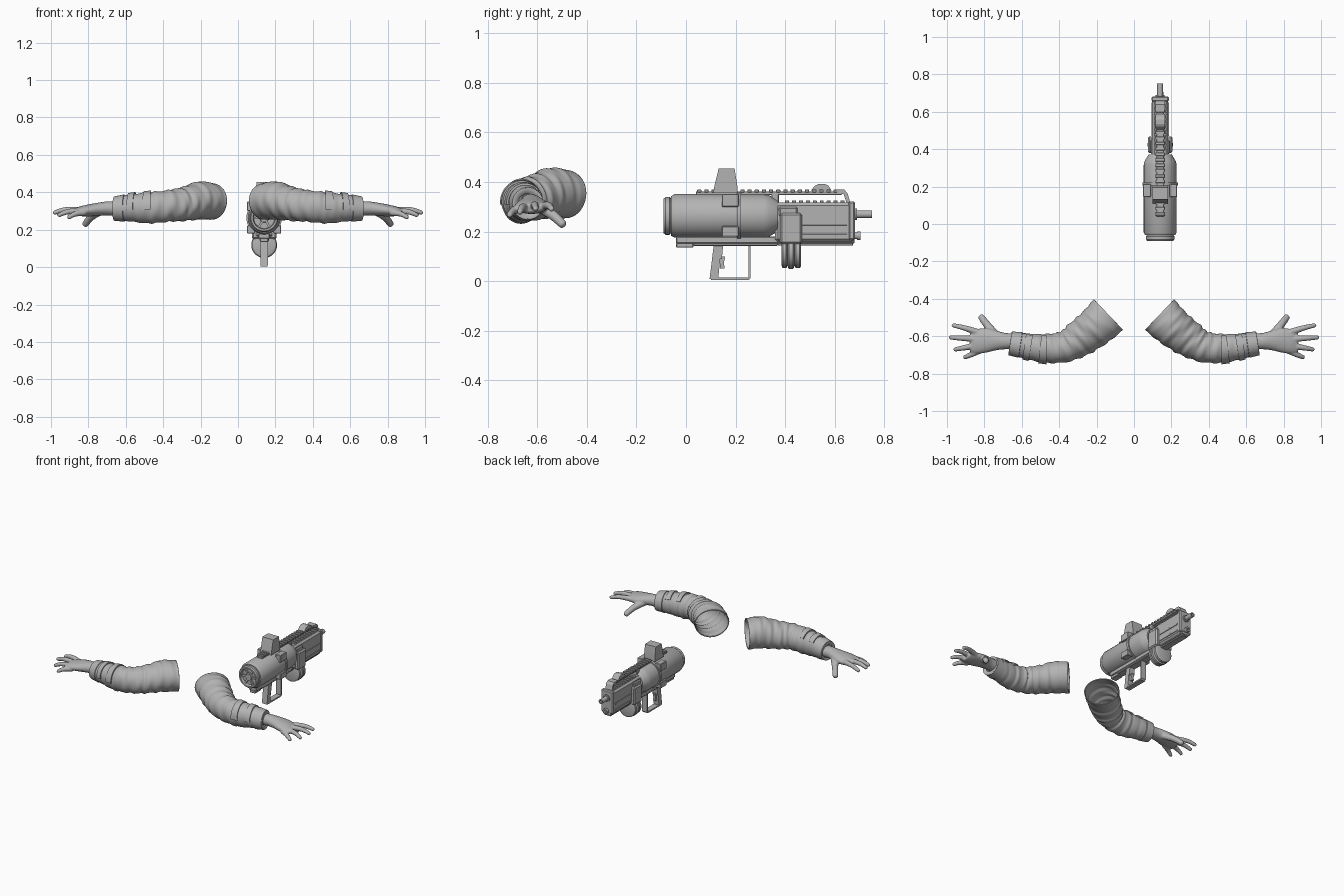
import bpy, bmesh, math
from mathutils import Vector

if "Cube" in bpy.data.objects:
    bpy.data.objects.remove(bpy.data.objects["Cube"])

GREY = bpy.data.materials.new("grey")
GREY.diffuse_color = (0.45, 0.45, 0.45, 1)
GREY.use_nodes = True
GREY.node_tree.nodes["Principled BSDF"].inputs["Base Color"].default_value = GREY.diffuse_color
GX = 0.14  # centre line of the blaster


def finish(name, bm, angle=35):
    bmesh.ops.recalc_face_normals(bm, faces=bm.faces)
    me = bpy.data.meshes.new(name)
    bm.to_mesh(me)
    bm.free()
    ob = bpy.data.objects.new(name, me)
    bpy.context.collection.objects.link(ob)
    me.materials.append(GREY)
    bpy.ops.object.select_all(action='DESELECT')
    ob.select_set(True)
    bpy.context.view_layer.objects.active = ob
    bpy.ops.object.shade_smooth_by_angle(angle=math.radians(angle))
    return ob


def skin(bm, rings, caps=(True, True)):
    vr = [[bm.verts.new(p) for p in r] for r in rings]
    n = len(vr[0])
    for a, b in zip(vr, vr[1:]):
        for i in range(n):
            bm.faces.new((a[i], a[(i + 1) % n], b[(i + 1) % n], b[i]))
    if caps[0]:
        bm.faces.new(vr[0])
    if caps[1]:
        bm.faces.new(vr[-1])


def box(name, x, y, z, bevel=0.003):
    """Box from (min, max) ranges; x is relative to the blaster centre."""
    bm = bmesh.new()
    skin(bm, [[(GX + x[0], y[i], z[j]) for i, j in ((0, 0), (1, 0), (1, 1), (0, 1))],
              [(GX + x[1], y[i], z[j]) for i, j in ((0, 0), (1, 0), (1, 1), (0, 1))]])
    if bevel:
        bmesh.ops.bevel(bm, geom=bm.edges[:], offset=bevel, segments=1, affect='EDGES')
    return finish(name, bm, 20)


def prism(name, pts, half):
    """Side outline (y, z) extruded across x."""
    bm = bmesh.new()
    skin(bm, [[(GX + s * half, y, z) for y, z in pts] for s in (-1, 1)])
    return finish(name, bm, 20)


def lathe(name, prof, cz, segs=40):
    """Profile (y, radius) turned around a lengthwise axis."""
    bm = bmesh.new()
    skin(bm, [[(GX + r * math.cos(2 * math.pi * i / segs), y, cz + r * math.sin(2 * math.pi * i / segs))
               for i in range(segs)] for y, r in prof])
    return finish(name, bm, 30)


def spline(secs, t):
    """Smooth interpolation through section tuples, t in 0..1."""
    f = t * (len(secs) - 1)
    i = min(int(f), len(secs) - 2)
    u = f - i
    p = [secs[max(0, min(len(secs) - 1, i + k))] for k in (-1, 0, 1, 2)]
    return [0.5 * (2 * b + (c - a) * u + (2 * a - 5 * b + 4 * c - d) * u * u + (3 * b - a - 3 * c + d) * u ** 3)
            for a, b, c, d in zip(*p)]


def mirror(ob):
    ob.modifiers.new("mirror", 'MIRROR')


# ---- sleeves: x, y, z, horizontal radius, vertical radius
SLEEVE = [(.137, -.484, .352, .113, .097), (.205, -.548, .356, .106, .101), (.29, -.612, .337, .097, .09),
          (.37, -.657, .327, .083, .084), (.473, -.665, .318, .077, .083), (.573, -.652, .317, .068, .073),
          (.663, -.638, .313, .061, .062)]


def sleeve_point(t, a, grow=0.0, wrinkle=True):
    x, y, z, r, rv = spline(SLEEVE, t)
    p, q = spline(SLEEVE, max(0, t - .01)), spline(SLEEVE, min(1, t + .01))
    tx, ty = Vector((q[0] - p[0], q[1] - p[1])).normalized()
    k = 1.0
    if wrinkle:  # cloth folds, fading at the shoulder and cuff
        amp = 0.035 * math.sin(math.pi * min(1, t * 1.05 + .03))
        k += amp * math.sin(62 * t + 1.6 * math.sin(a + 1) + 0.8 * math.sin(2 * a))
        k += 0.4 * amp * math.sin(105 * t - 2 * math.sin(a) + 1)
        k += 0.012 * math.sin(3 * a + 9 * t)
    ca, sa = math.cos(a) * (r * k + grow), math.sin(a) * (rv * k + grow)
    return Vector((x + ty * ca, y - tx * ca, z + sa))


N = 40
angles = [2 * math.pi * i / N for i in range(N)]
rings = [[sleeve_point(i / 90, a) for a in angles] for i in range(91)]
rings.append([sleeve_point(1, a, -.022, False) for a in angles])
bm = bmesh.new()
skin(bm, rings, (False, False))
sleeve = finish("sleeves", bm, 60)
thick = sleeve.modifiers.new("cloth", 'SOLIDIFY')
thick.thickness, thick.offset = 0.006, -1
mirror(sleeve)

# cuff edge and forearm straps
bm = bmesh.new()
skin(bm, [[sleeve_point(t, a, g, False) for a in angles] for t, g in
          ((.885, -.004), (.89, .004), (.995, .003), (1, -.004))], (False, False))
mirror(finish("cuffs", bm))
bm = bmesh.new()
for t0 in (.655, .795):
    arc = [-.1 + 2.6 * i / 16 for i in range(17)]
    skin(bm, [[sleeve_point(t0 + dt, a, g, False) for dt, g in
               ((0, -.004), (0, .008), (.06, .008), (.06, -.004))] for a in arc])
mirror(finish("sleeve_straps", bm))

# ---- hands: palm sections and fingers fused into one skin
PALM = [(.63, -.628, .312, .043, .04), (.69, -.626, .314, .044, .038), (.74, -.622, .31, .054, .036),
        (.79, -.622, .304, .066, .033), (.84, -.628, .299, .066, .027), (.875, -.632, .296, .056, .017)]
FINGERS = [  # base, middle, tip
    ((.83, -.58, .302), (.91, -.555, .305), (.975, -.54, .288)),
    ((.84, -.615, .303), (.925, -.61, .306), (.99, -.606, .288)),
    ((.84, -.648, .298), (.91, -.662, .296), (.965, -.672, .274)),
    ((.82, -.674, .292), (.87, -.698, .284), (.912, -.716, .262)),
    ((.735, -.60, .302), (.785, -.54, .268), (.822, -.49, .222))]
bm = bmesh.new()
rings = []
for i in range(21):
    x, y, z, ry, rz = spline(PALM, i / 20)
    rings.append([(x, y + ry * math.cos(a), z + rz * math.sin(a)) for a in angles[::2]])
skin(bm, rings)
for n, path in enumerate(FINGERS):
    base = .025 if n == 4 else .019
    rings = []
    for i in range(15):
        t = i / 14
        p = Vector(spline(path, t))
        d = (Vector(spline(path, min(1, t + .02))) - Vector(spline(path, max(0, t - .02)))).normalized()
        side = d.cross(Vector((0, 0, 1))).normalized()
        up = side.cross(d)
        r = (base - .008 * t) * (1 if t < .9 else math.sqrt(max(.08, 1 - ((t - .9) / .1) ** 2)))
        rings.append([p + side * r * math.cos(a) + up * r * math.sin(a) for a in angles[::4]])
    skin(bm, rings)
hand = finish("hands", bm, 180)
rm = hand.modifiers.new("fuse", 'REMESH')
rm.mode, rm.voxel_size, rm.use_smooth_shade = 'VOXEL', 0.005, True
sm = hand.modifiers.new("soften", 'SMOOTH')
sm.iterations, sm.factor = 4, 0.5
mirror(hand)

# ---- blaster: tank, rear cap, clamp band
lathe("tank", [(-.06, .06), (-.06, .08), (-.045, .088), (.315, .088), (.335, .084), (.372, .062), (.372, .03)], .263)
lathe("rear_cap", [(-.07, .03), (-.07, .056), (-.09, .06), (-.09, .07), (-.082, .076), (-.066, .076), (-.06, .07)], .263)
lathe("rear_hub", [(-.084, .022), (-.06, .026)], .263, 16)
for i in range(3):
    bm = bmesh.new()
    a = math.pi * i / 3
    u, v = Vector((math.cos(a), 0, math.sin(a))), Vector((-math.sin(a), 0, math.cos(a)))
    c = Vector((GX, 0, .263))
    skin(bm, [[c + u * s * .058 + v * w * .006 + Vector((0, y, 0)) for s, w in
               ((-1, -1), (1, -1), (1, 1), (-1, 1))] for y in (-.08, -.06)])
    finish("rear_spoke", bm)
lathe("tank_band", [(.205, .086), (.205, .095), (.222, .095), (.222, .086)], .263)
for z in ((.30, .352), (.18, .222)):
    for s in (-1, 1):
        box("clamp_plate", sorted((s * .05, s * .091)), (.145, .213), z)

# front body, lower rails
box("front_body", (-.043, .043), (.36, .68), (.157, .318), .012)
box("muzzle_plate", (-.046, .046), (.655, .682), (.165, .322), .006)
box("lower_rail", (-.03, .03), (-.04, .68), (.152, .18))
box("rail_foot", (-.022, .022), (-.04, .03), (.135, .155))
box("under_body", (-.026, .026), (.03, .37), (.142, .16))
box("front_foot", (-.024, .024), (.37, .675), (.143, .16))
for s in (-1, 1):
    box("side_rail", sorted((s * .04, s * .047)), (.47, .65), (.225, .235), .001)
    box("side_rail", sorted((s * .04, s * .047)), (.47, .65), (.18, .19), .001)
for i in range(9):
    box("body_rib", (-.03, .03), (.40 + i * .028, .416 + i * .028), (.31, .326), .002)

# barrels
lathe("barrel", [(.67, .016), (.75, .016), (.75, .009), (.70, .009)], .27, 20)
lathe("barrel_collar", [(.675, .024), (.69, .024), (.69, .015)], .27, 20)
lathe("lower_tube", [(.67, .014), (.69, .014), (.69, .018), (.705, .018), (.705, .008), (.68, .008)], .183, 20)

# top rail with teeth, carried by end legs
box("top_rail", (-.02, .02), (.04, .63), (.348, .362), .002)
for i in range(20):
    box("rail_tooth", (-.026, .026), (.045 + i * .029, .062 + i * .029), (.358, .37), .002)
prism("rail_front_leg", [(.61, .37), (.638, .37), (.652, .355), (.665, .31), (.65, .31), (.636, .352), (.61, .352)], .026)
box("rail_rear_leg", (-.02, .02), (.345, .375), (.30, .355))
prism("rear_sight", [(.11, .355), (.115, .385), (.132, .455), (.196, .455), (.207, .385), (.207, .355)], .042)
prism("front_sight", [(.505, .366), (.52, .385), (.535, .392), (.56, .392), (.575, .385), (.588, .366)], .025)

# drum magazine and its housing
for y0, y1, r in ((.385, .41, .066), (.41, .438, .069), (.438, .465, .066)):
    lathe("drum", [(y0, r - .012), (y0 + .003, r - .004), (y0 + .006, r), (y1 - .006, r), (y1 - .003, r - .004),
                   (y1, r - .012)], .118)
box("drum_housing", (-.066, .066), (.38, .468), (.15, .275), .008)
box("housing_step", (-.052, .052), (.375, .45), (.26, .30), .006)

# grip, guard, trigger
prism("grip", [(.112, .145), (.15, .145), (.145, .09), (.138, .09), (.13, .008), (.095, .008)], .02)
prism("guard", [(.10, .004), (.252, .004), (.261, .013), (.261, .145), (.252, .145), (.252, .014), (.10, .014)], .019)
prism("trigger", [(.138, .10), (.158, .10), (.153, .075), (.156, .05), (.138, .05)], .008)
